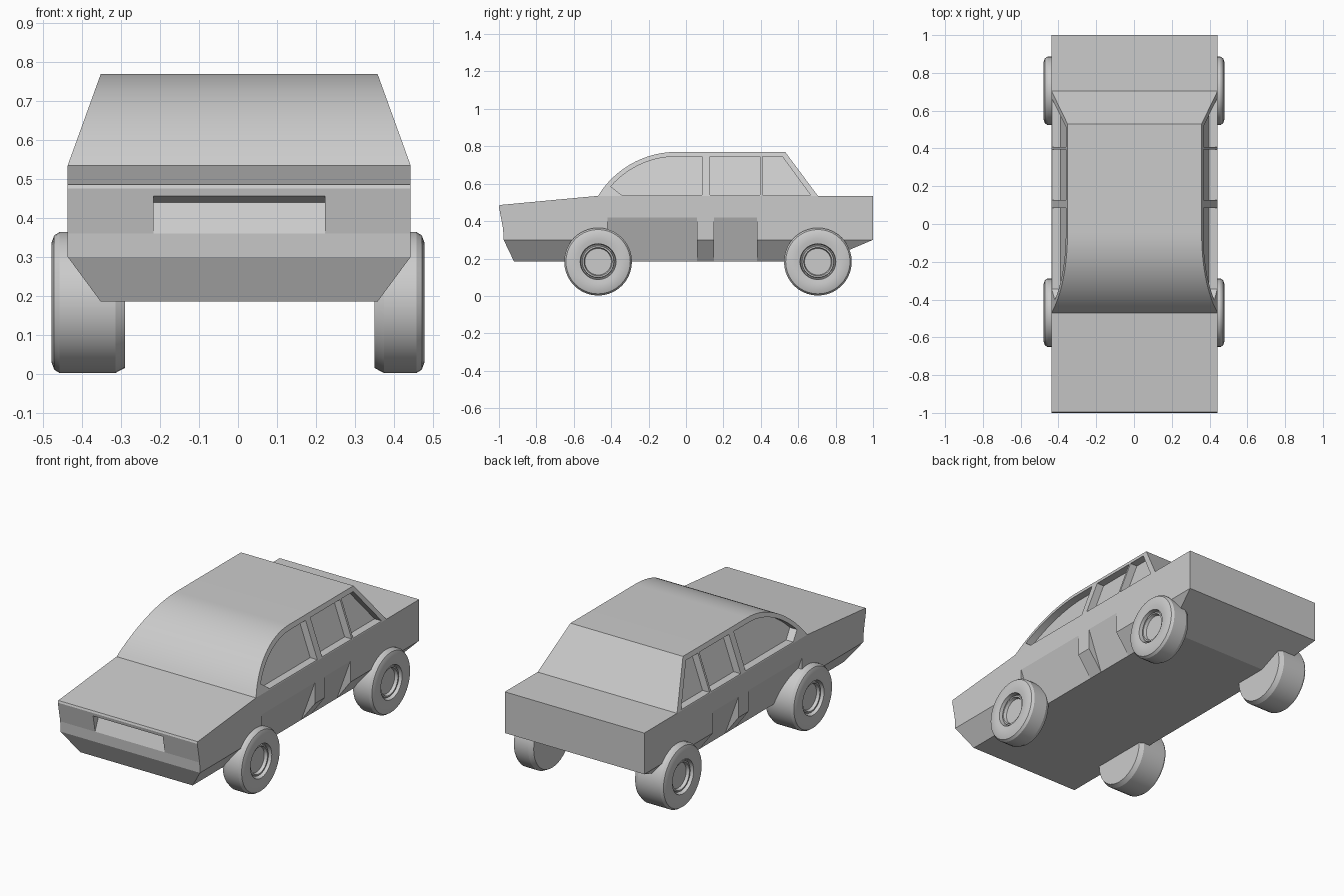
import bpy
import bmesh
from math import sin, cos, pi, asin, radians

cube = bpy.data.objects.get("Cube")
if cube:
    bpy.data.objects.remove(cube, do_unlink=True)

grey = bpy.data.materials.new("plain grey")
grey.use_nodes = True
grey.diffuse_color = (0.6, 0.6, 0.6, 1)
grey.node_tree.nodes["Principled BSDF"].inputs["Base Color"].default_value = (0.6, 0.6, 0.6, 1)

SHIFT = 0.003          # body sits slightly off the centre line
BELT, ROOF = 0.535, 0.77


def finish(name, bm):
    bmesh.ops.recalc_face_normals(bm, faces=bm.faces)
    mesh = bpy.data.meshes.new(name)
    bm.to_mesh(mesh)
    bm.free()
    mesh.materials.append(grey)
    obj = bpy.data.objects.new(name, mesh)
    bpy.context.collection.objects.link(obj)
    return obj


def solid(name, loop_a, loop_b, caps=None):
    """Bridge two matching loops and close their ends."""
    bm = bmesh.new()
    a = [bm.verts.new(p) for p in loop_a]
    b = [bm.verts.new(p) for p in loop_b]
    n = len(a)
    for i in range(n):
        j = (i + 1) % n
        bm.faces.new((a[i], a[j], b[j], b[i]))
    for cap in caps or [range(n)]:
        for loop in (a, b):
            bm.faces.new([loop[i] for i in cap])
    return finish(name, bm)


def across(name, points, width, caps=None):
    """Side profile given as (y, z), mirrored to plus and minus width(z)."""
    sides = [[(s * width(z) + SHIFT, y, z) for y, z in points] for s in (-1, 1)]
    return solid(name, *sides, caps)


def cut(obj, cutter):
    cutter.hide_render = True
    mod = obj.modifiers.new("cut", 'BOOLEAN')
    mod.operation = 'DIFFERENCE'
    mod.solver = 'EXACT'
    mod.object = cutter
    bpy.context.view_layer.objects.active = obj
    bpy.ops.object.modifier_apply(modifier=mod.name)
    bpy.data.objects.remove(cutter, do_unlink=True)


def smooth(obj):
    bpy.ops.object.select_all(action='DESELECT')
    obj.select_set(True)
    bpy.context.view_layer.objects.active = obj
    bpy.ops.object.shade_smooth_by_angle(angle=radians(20))


# Lower body: hood, trunk and tapered underside
body_side = [(-0.975, 0.3), (-0.978, 0.36), (-1, 0.475), (-0.996, 0.486),
             (-0.47, BELT), (1, BELT), (1, 0.3), (0.73, 0.185), (-0.92, 0.185)]
body = across("car_body", body_side, lambda z: 0.44 if z > 0.2 else 0.355,
              [range(7), (0, 6, 7, 8)])

# Front grille recess
cut(body, across("grille_cutter",
                 [(-0.978, 0.36), (-0.945, 0.44), (-1.05, 0.473), (-1.05, 0.36)],
                 lambda z: 0.22))

# Slanted door panels along the sills
panel = [(0.4762, 0.52), (0.3188, 0.085), (0.6, 0.085), (0.6, 0.52)]
for s in (-1, 1):
    for y0, y1 in ((-0.42, 0.06), (0.15, 0.38)):
        cut(body, solid("door_cutter", *[[(s * x + SHIFT, y, z) for x, z in panel]
                                         for y in (y0, y1)]))


# Cabin with curved windscreen and leaning sides
def cabin_width(z):
    return 0.44 - 0.085 * (z - BELT) / (ROOF - BELT)


RADIUS, ARC_Y = 0.493, -0.05
ARC_Z = ROOF - RADIUS


def arc(radius, low, steps):
    top = asin((low - ARC_Z) / radius)
    angles = [top + (pi / 2 - top) * i / steps for i in range(steps + 1)]
    return [(ARC_Y - radius * cos(t), ARC_Z + radius * sin(t)) for t in angles]


cabin = across("cabin", arc(RADIUS, BELT, 20) + [(0.53, ROOF), (0.705, BELT)], cabin_width)

# Side windows, set in parallel to the cabin sides
SILL, HEAD = 0.54, 0.745
windows = [
    [(-0.345, SILL)] + arc(HEAD - ARC_Z, 0.585, 14) + [(0.085, HEAD), (0.085, SILL)],
    [(0.128, SILL), (0.128, HEAD), (0.395, HEAD), (0.395, SILL)],
    [(0.408, SILL), (0.408, HEAD), (0.515, HEAD), (0.665, SILL)],
]
for s in (-1, 1):
    for outline in windows:
        inner = [(s * (cabin_width(z) - 0.045) + SHIFT, y, z) for y, z in outline]
        outer = [(s * 0.6 + SHIFT, y, z) for y, z in outline]
        cut(cabin, solid("window_cutter", inner, outer))
smooth(cabin)


# Wheels: turned tyre, rim recess and hub
def wheel(name, side, y, inner):
    profile = [(inner, 0.168), (inner + 0.025, 0.181), (0.458, 0.181), (0.472, 0.172),
               (0.479, 0.152), (0.479, 0.12), (0.475, 0.096), (0.45, 0.092),
               (0.45, 0.087), (0.462, 0.084), (0.462, 0.076), (0.445, 0.071)]
    bm = bmesh.new()
    n = 40
    rings = [[bm.verts.new((side * x, y + r * cos(2 * pi * i / n), 0.183 + r * sin(2 * pi * i / n)))
              for i in range(n)] for x, r in profile]
    for a, b in zip(rings, rings[1:]):
        for i in range(n):
            j = (i + 1) % n
            bm.faces.new((a[i], a[j], b[j], b[i]))
    bm.faces.new(rings[0])
    bm.faces.new(rings[-1])
    smooth(finish(name, bm))


for side, label, inner in ((-1, "right", 0.29), (1, "left", 0.35)):
    wheel("front_" + label + "_wheel", side, -0.47, inner)
    wheel("rear_" + label + "_wheel", side, 0.705, inner)
